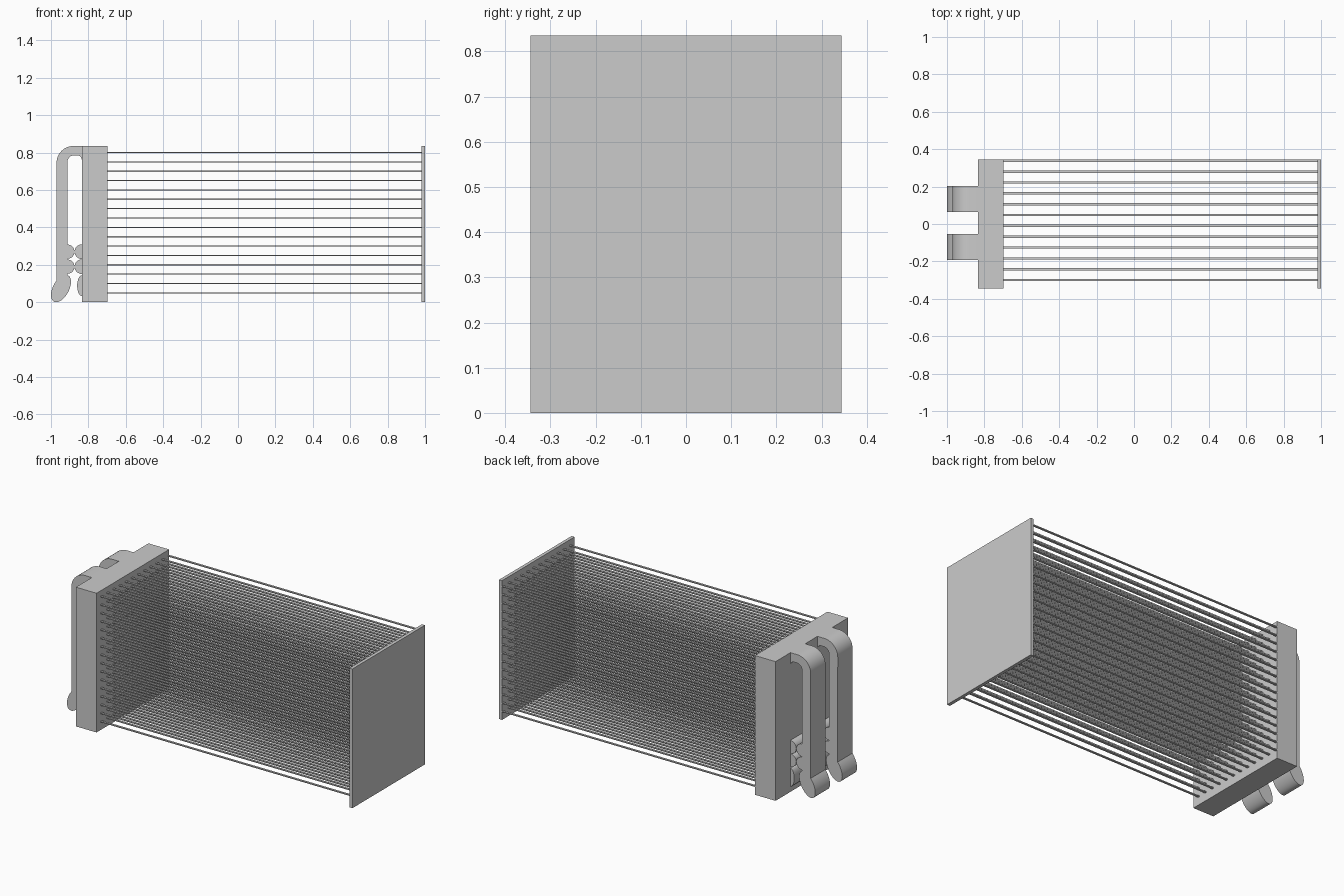
import bpy, bmesh
from math import cos, sin, radians

cube = bpy.data.objects.get("Cube")
if cube:
    bpy.data.objects.remove(cube, do_unlink=True)

grey = bpy.data.materials.new("plain grey")
grey.use_nodes = True
COLOUR = (0.6, 0.6, 0.6, 1)
grey.diffuse_color = COLOUR
grey.node_tree.nodes["Principled BSDF"].inputs["Base Color"].default_value = COLOUR

TOP = 0.835          # overall height
BLOCK_L, BLOCK_R = -0.835, -0.698
PLATE_L = 0.98


def make_object(name, bm):
    bmesh.ops.recalc_face_normals(bm, faces=bm.faces)
    mesh = bpy.data.meshes.new(name)
    bm.to_mesh(mesh)
    bm.free()
    mesh.materials.append(grey)
    obj = bpy.data.objects.new(name, mesh)
    bpy.context.collection.objects.link(obj)
    return obj


def box(name, low, high):
    bm = bmesh.new()
    bmesh.ops.create_cube(bm, size=1)
    for v in bm.verts:
        v.co = [a + (b - a) * (c + 0.5) for a, b, c in zip(low, high, v.co)]
    return make_object(name, bm)


def arc(cx, cz, rx, rz, start, end, steps=14, tilt=0):
    """Points along an elliptical arc in the x-z plane."""
    c, s = cos(radians(tilt)), sin(radians(tilt))
    points = []
    for i in range(steps + 1):
        t = radians(start + (end - start) * i / steps)
        a, b = rx * cos(t), rz * sin(t)
        points.append((cx + a * c - b * s, cz + a * s + b * c))
    return points


def extrude_profile(name, points, y0, y1):
    bm = bmesh.new()
    face = bm.faces.new([bm.verts.new((x, y0, z)) for x, z in points])
    out = bmesh.ops.extrude_face_region(bm, geom=[face])
    for v in out["geom"]:
        if isinstance(v, bmesh.types.BMVert):
            v.co.y = y1
    obj = make_object(name, bm)
    bpy.ops.object.select_all(action="DESELECT")
    obj.select_set(True)
    bpy.context.view_layer.objects.active = obj
    bpy.ops.object.shade_smooth_by_angle(angle=radians(35))
    return obj


# Thick block and thin end plate
box("clip_block", (BLOCK_L, -0.344, 0), (BLOCK_R, 0.344, TOP))
box("end_plate", (PLATE_L, -0.344, 0), (1, 0.344, TOP))

# Grid of thin bristle bars running between them
bars = box("bristle_bars", (BLOCK_R, -0.306, 0.047), (PLATE_L, -0.294, 0.053))
for label, count, step in (("across", 12, (0, 0.058, 0)), ("up", 16, (0, 0, 0.05))):
    mod = bars.modifiers.new(label, "ARRAY")
    mod.count = count
    mod.use_relative_offset = False
    mod.use_constant_offset = True
    mod.constant_offset_displace = step

# Hooked clip arm: top bend, long arm, tilted foot, two gripping bumps
OUT, INN = -0.97, -0.912
BUMPS = (0.19, 0.27)
arm = [(BLOCK_L, TOP)]
arm += arc(OUT + 0.09, TOP - 0.09, 0.09, 0.09, 90, 180)
arm += arc(-0.9465, 0.0735, 0.08, 0.043, 70, 365, 36, tilt=62)
for z in BUMPS:
    arm += arc(INN, z, 0.038, 0.038, -90, 90)
arm += arc(INN + 0.035, 0.75, 0.035, 0.035, 180, 90, 8)
arm += arc(BLOCK_L - 0.025, 0.76, 0.025, 0.025, 90, 0, 8)

for side, y in (("left", 0.133), ("right", -0.123)):
    y0, y1 = y - 0.07, y + 0.07
    extrude_profile(f"clip_arm_{side}", arm, y0, y1)
    # Matching bumps on the block
    for i, z in enumerate(BUMPS):
        extrude_profile(f"block_bump_{side}_{i + 1}",
                        arc(BLOCK_L, z, 0.039, 0.039, 90, 270), y0, y1)
    extrude_profile(f"block_foot_bump_{side}",
                    arc(BLOCK_L, 0.088, 0.025, 0.055, 90, 270), y0, y1)
